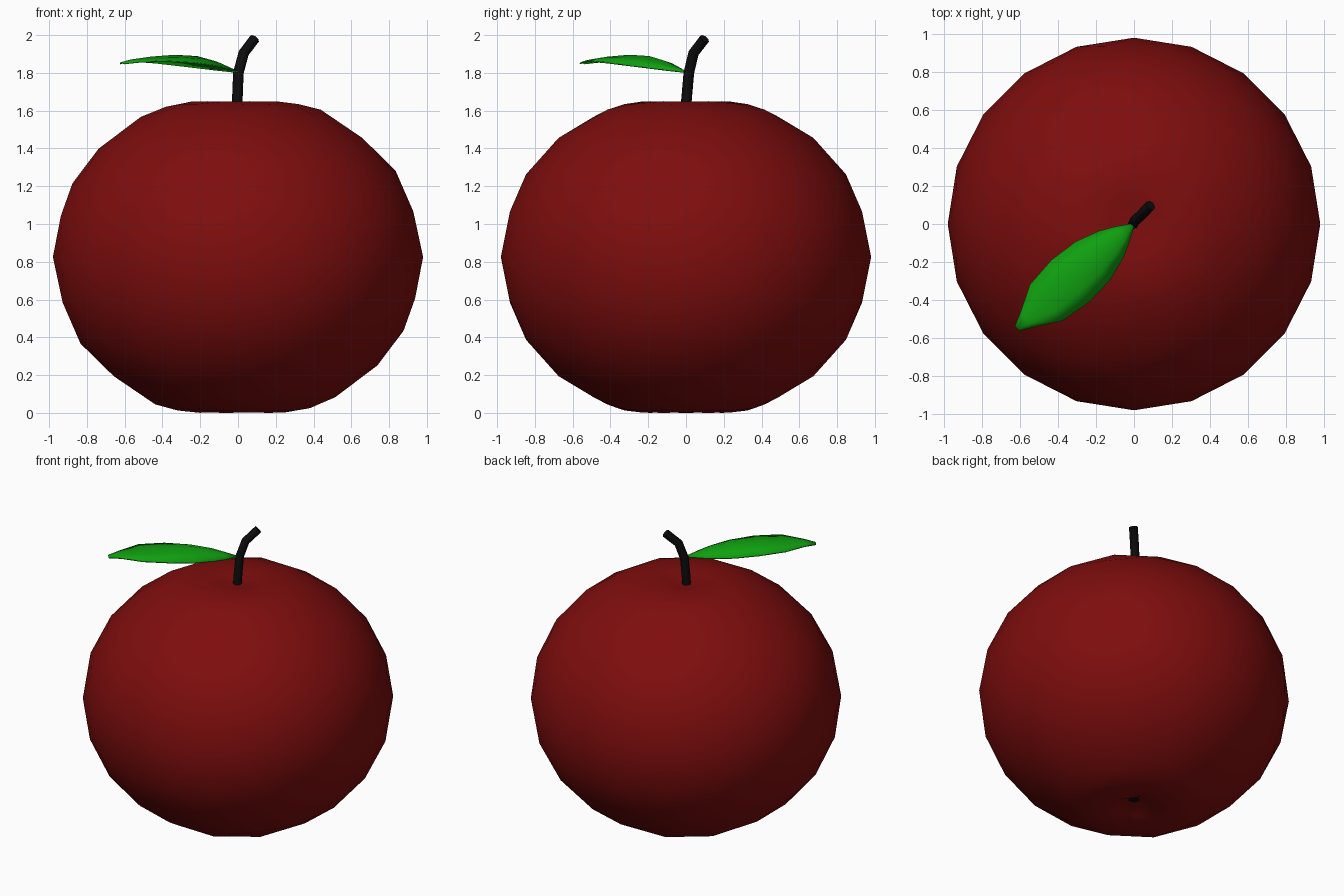
import bpy
import bmesh
from math import hypot, radians
from mathutils import Vector, Matrix

cube = bpy.data.objects.get("Cube")
if cube:
    bpy.data.objects.remove(cube, do_unlink=True)


def make_material(name, colour):
    mat = bpy.data.materials.new(name)
    mat.use_nodes = True
    mat.diffuse_color = (*colour, 1)
    bsdf = mat.node_tree.nodes["Principled BSDF"]
    bsdf.inputs["Base Color"].default_value = (*colour, 1)
    bsdf.inputs["Roughness"].default_value = 0.7
    return mat


red = make_material("dark_red", (0.21, 0.004, 0.004))
green = make_material("leaf_green", (0.005, 0.35, 0.005))
black = make_material("stem_black", (0.004, 0.004, 0.004))


def make_object(name, bm, mat, angle=60):
    bmesh.ops.recalc_face_normals(bm, faces=bm.faces)
    mesh = bpy.data.meshes.new(name)
    bm.to_mesh(mesh)
    bm.free()
    mesh.materials.append(mat)
    obj = bpy.data.objects.new(name, mesh)
    bpy.context.collection.objects.link(obj)
    bpy.ops.object.select_all(action="DESELECT")
    obj.select_set(True)
    bpy.context.view_layer.objects.active = obj
    bpy.ops.object.shade_smooth_by_angle(angle=radians(angle))
    return obj


def lerp_profile(points, x):
    for (x0, z0), (x1, z1) in zip(points, points[1:]):
        if x <= x1:
            return z0 + (z1 - z0) * (x - x0) / (x1 - x0)
    return points[-1][1]


# Fruit body: flattened icosphere with a finer, dimpled area at each pole
RADIUS, HALF, MID = 0.98, 0.872, 0.825
bm = bmesh.new()
bmesh.ops.create_icosphere(bm, subdivisions=3, radius=1)
bm.transform(Matrix.Rotation(radians(180), 4, "Z"))
bm.transform(Matrix.Diagonal((RADIUS, RADIUS, HALF, 1)))


def reach(v):
    return hypot(v.co.x, v.co.y)


cap_edges = [e for e in bm.edges
             if abs(e.verts[0].co.z) > 0.6 and min(reach(v) for v in e.verts) < 0.3]
bmesh.ops.subdivide_edges(bm, edges=cap_edges, cuts=1, use_grid_fill=True)
bmesh.ops.triangulate(bm, faces=[f for f in bm.faces if len(f.verts) > 3])
top_rim = [(0, 0.785), (0.13, 0.815), (0.2, 0.825), (0.27, 0.822), (0.34, 0.807), (0.44, 0.78)]
low_rim = [(0, 0.73), (0.13, 0.805), (0.2, 0.825), (0.27, 0.822), (0.34, 0.81), (0.44, 0.785)]
for v in bm.verts:
    if abs(v.co.z) > 0.6 and reach(v) < 0.43:
        v.co.z = (lerp_profile(top_rim, reach(v)) if v.co.z > 0
                  else -lerp_profile(low_rim, reach(v)))
bm.transform(Matrix.Translation((0, 0, MID)))
make_object("fruit_body", bm, red, 80)


# Round bars swept along a path
def make_bar(name, path, radius, sides=8):
    bm = bmesh.new()
    path = [Vector(p) for p in path]
    rings = []
    for i, p in enumerate(path):
        along = path[min(i + 1, len(path) - 1)] - path[max(i - 1, 0)]
        turn = Vector((0, 0, 1)).rotation_difference(along).to_matrix().to_4x4()
        ring = bmesh.ops.create_circle(bm, segments=sides, radius=radius,
                                       matrix=Matrix.Translation(p) @ turn)["verts"]
        rings.append(ring)
    for a, b in zip(rings, rings[1:]):
        for k in range(sides):
            n = (k + 1) % sides
            bm.faces.new((a[k], a[n], b[n], b[k]))
    bm.faces.new(rings[0])
    bm.faces.new(rings[-1])
    return make_object(name, bm, black, 50)


make_bar("stem", [(-0.005, 0, 1.55), (-0.004, 0.002, 1.65), (0.002, 0.015, 1.8),
                  (0.03, 0.04, 1.905), (0.087, 0.098, 1.98)], 0.028)
make_bar("blossom_end", [(0, 0, 0.16), (0, 0, 0.07)], 0.042, 6)

# Leaf: stations of (distance, half width, ridge height, edge height)
stations = [(0.01, 0.012, 1.812, 1.808), (0.09, 0.06, 1.838, 1.818),
            (0.16, 0.095, 1.862, 1.827), (0.29, 0.136, 1.889, 1.842),
            (0.45, 0.149, 1.896, 1.857), (0.62, 0.128, 1.886, 1.866),
            (0.75, 0.055, 1.872, 1.862), (0.825, 0.018, 1.858, 1.853)]
along = Vector((-0.745, -0.667, 0))
across = Vector((-0.667, 0.745, 0))
bm = bmesh.new()
rows = []
for dist, half, ridge, edge in stations:
    row = []
    for s in (-1, -0.5, 0, 0.5, 1):
        p = along * dist + across * (half * s)
        p.z = ridge + (edge - ridge) * abs(s) ** 1.5
        row.append(bm.verts.new(p))
    rows.append(row)
for a, b in zip(rows, rows[1:]):
    for k in range(len(a) - 1):
        bm.faces.new((a[k], a[k + 1], b[k + 1], b[k]))
leaf = make_object("leaf", bm, green)
if leaf.data.polygons[0].normal.z < 0:
    leaf.data.flip_normals()
solid = leaf.modifiers.new("thickness", "SOLIDIFY")
solid.thickness = 0.008
solid.offset = -1
